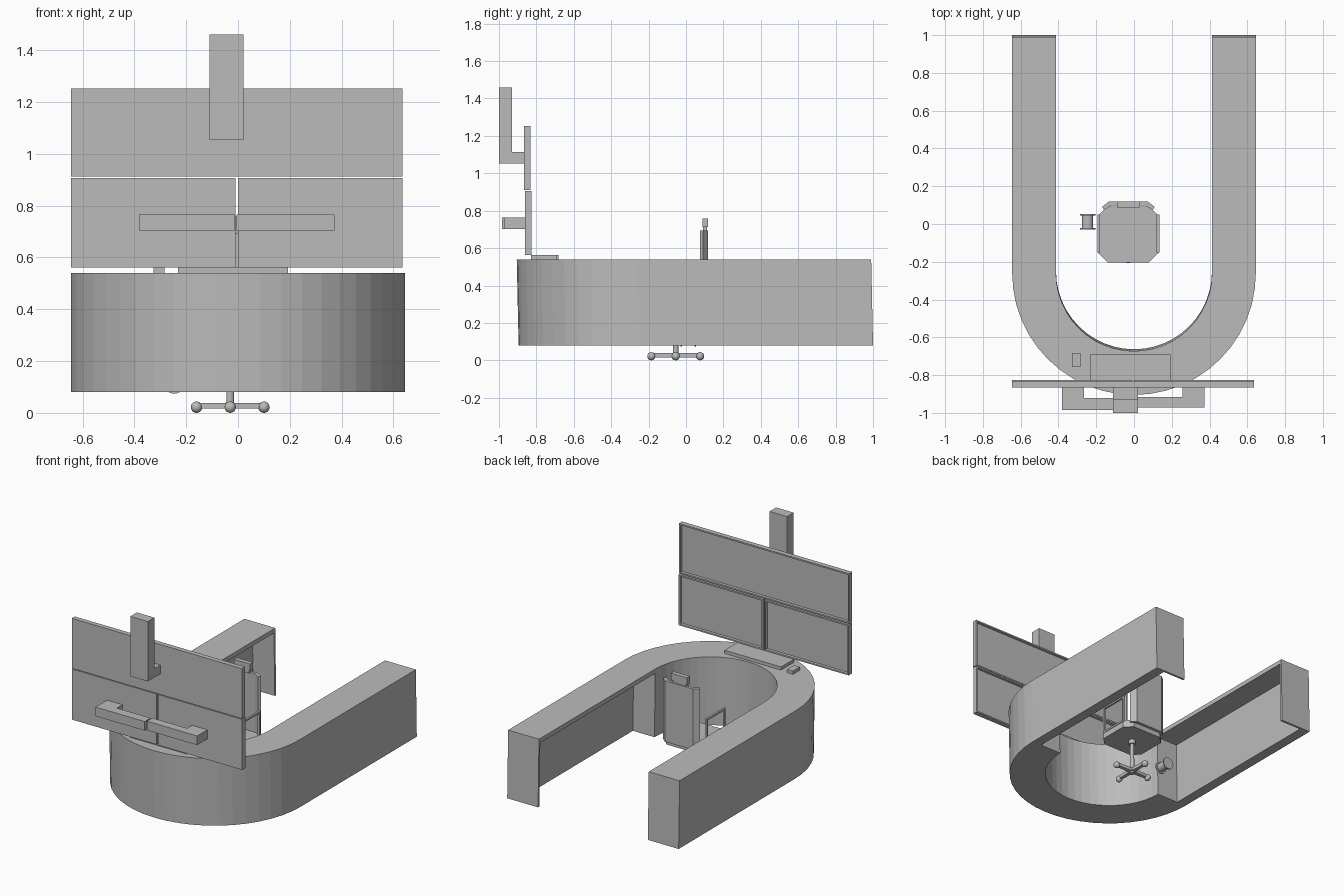
import bpy, bmesh, math
from mathutils import Matrix

if "Cube" in bpy.data.objects:
    bpy.data.objects.remove(bpy.data.objects["Cube"])

mat = bpy.data.materials.new("plain grey")
mat.diffuse_color = (0.5, 0.5, 0.5, 1)
mat.use_nodes = True
mat.node_tree.nodes["Principled BSDF"].inputs["Base Color"].default_value = mat.diffuse_color


def finish(name, bm):
    bmesh.ops.recalc_face_normals(bm, faces=bm.faces)
    me = bpy.data.meshes.new(name)
    bm.to_mesh(me)
    bm.free()
    me.materials.append(mat)
    ob = bpy.data.objects.new(name, me)
    bpy.context.collection.objects.link(ob)
    return ob


def prism(name, pts, z0, z1):
    """Extrude a plan outline between two heights."""
    bm = bmesh.new()
    f = bm.faces.new([bm.verts.new((x, y, z0)) for x, y in pts])
    r = bmesh.ops.extrude_face_region(bm, geom=[f])
    bmesh.ops.translate(bm, vec=(0, 0, z1 - z0),
                        verts=[v for v in r["geom"] if isinstance(v, bmesh.types.BMVert)])
    return finish(name, bm)


def box(name, x0, x1, y0, y1, z0, z1):
    return prism(name, [(x0, y0), (x1, y0), (x1, y1), (x0, y1)], z0, z1)


def tube(name, loc, r1, r2, length, axis="Z", n=16):
    bm = bmesh.new()
    rot = {"Z": Matrix(), "Y": Matrix.Rotation(math.pi / 2, 4, "X"),
           "X": Matrix.Rotation(math.pi / 2, 4, "Y")}[axis]
    bmesh.ops.create_cone(bm, cap_ends=True, segments=n, radius1=r1, radius2=r2,
                          depth=length, matrix=Matrix.Translation(loc) @ rot)
    return finish(name, bm)


def arc(r, cy, n=24):
    return [(-r * math.cos(math.pi * i / n), cy - r * math.sin(math.pi * i / n))
            for i in range(n + 1)]


# U-shaped desk: slab, solid curved front, hollow arms open on the inside
R, RI, CY, YB, YE = 0.645, 0.413, -0.26, -0.28, 0.99
desk = []
outer, inner = arc(R, CY), arc(RI, CY)
desk.append(prism("desk_top", [(-R, YE)] + outer + [(R, YE), (RI, YE)] + inner[::-1] + [(-RI, YE)],
                  0.51, 0.54))
desk.append(prism("desk_curved_base", outer + inner[::-1], 0.08, 0.51))
for s, side in ((-1, "left"), (1, "right")):
    desk.append(box(side + "_desk_wall", s * 0.575, s * R, CY, YE, 0.08, 0.51))
    desk.append(box(side + "_desk_end", s * RI, s * 0.575, YE - 0.015, YE, 0.08, 0.51))
for ob in desk:  # slight lean
    for v in ob.data.vertices:
        v.co.y += 0.01 * (0.54 - v.co.z) / 0.46

# Keyboard and mouse
box("keyboard", -0.232, 0.193, -0.83, -0.69, 0.54, 0.562)
box("mouse", -0.327, -0.283, -0.757, -0.682, 0.54, 0.562)


# Monitors with recessed screens facing the seat
def monitor(name, x0, x1, y0, y1, z0, z1):
    ob = box(name, x0, x1, y0, y1, z0, z1)
    bm = bmesh.new()
    bm.from_mesh(ob.data)
    f = max(bm.faces, key=lambda f: f.calc_center_median().y)
    bmesh.ops.inset_region(bm, faces=[f], thickness=0.014)
    bmesh.ops.inset_region(bm, faces=[f], thickness=0.003, depth=-0.015)
    bm.to_mesh(ob.data)
    bm.free()


monitor("upper_monitor", -0.645, 0.635, -0.865, -0.832, 0.912, 1.252)
monitor("lower_left_monitor", -0.645, -0.01, -0.862, -0.827, 0.562, 0.906)
monitor("lower_right_monitor", 0.0, 0.635, -0.862, -0.827, 0.562, 0.906)

# Monitor mounts
box("upper_mount_column", -0.11, 0.022, -1.0, -0.93, 1.053, 1.46)
box("upper_mount_foot", -0.11, 0.022, -0.93, -0.865, 1.053, 1.113)
prism("lower_left_mount", [(-0.382, -0.985), (-0.012, -0.985), (-0.012, -0.922), (-0.265, -0.922),
                           (-0.265, -0.862), (-0.382, -0.862)], 0.703, 0.765)
prism("lower_right_mount", [(-0.005, -0.972), (0.373, -0.972), (0.373, -0.862), (0.257, -0.862),
                            (0.257, -0.915), (-0.005, -0.915)], 0.703, 0.765)

# Chair seat with clipped corners
CX, CYC = -0.03, -0.055
bx, by, c = 0.16, 0.148, 0.05
seat = prism("seat", [(CX + x, CYC + y) for x, y in
                      ((-bx + c, -by), (bx - c, -by), (bx, -by + c), (bx, by - c),
                       (bx - c, by), (-bx + c, by), (-bx, by - c), (-bx, -by + c))], 0.25, 0.30)
# Chair back with angled wings, and headrest
prism("chair_back", [(CX + x, y) for x, y in
                     ((-0.14, 0.09), (-0.105, 0.118), (0.105, 0.118), (0.14, 0.09),
                      (0.128, 0.075), (0.09, 0.098), (-0.09, 0.098), (-0.128, 0.075))],
      0.28, 0.695)
box("headrest_support", CX - 0.05, CX + 0.05, 0.09, 0.112, 0.69, 0.715)
box("headrest", CX - 0.06, CX + 0.06, 0.087, 0.118, 0.712, 0.758)

# Armrest loops
for s, side in ((-1, "left"), (1, "right")):
    a, b = sorted((CX + s * 0.15, CX + s * 0.164))
    for tag, y0, y1, z0, z1 in (("bottom", -0.15, 0.05, 0.29, 0.302), ("top", -0.15, 0.05, 0.468, 0.48),
                                ("front", -0.15, -0.138, 0.302, 0.468), ("rear", 0.038, 0.05, 0.302, 0.468)):
        box(f"{side}_armrest_{tag}", a, b, y0, y1, z0, z1)

# Post, star base and casters
tube("chair_post", (CX, CYC, 0.12), 0.016, 0.012, 0.23)
tube("post_collar", (CX, CYC, 0.237), 0.022, 0.022, 0.03)
for i in range(4):
    dx, dy = ((1, 0), (0, 1), (-1, 0), (0, -1))[i]
    w0, w1, l = 0.016, 0.009, 0.125
    prism(f"base_leg_{i}", [(CX - dy * w0, CYC + dx * w0), (CX + dy * w0, CYC - dx * w0),
                            (CX + dx * l + dy * w1, CYC + dy * l - dx * w1),
                            (CX + dx * l - dy * w1, CYC + dy * l + dx * w1)], 0.016, 0.038)
    bm = bmesh.new()
    bmesh.ops.create_uvsphere(bm, u_segments=16, v_segments=10, radius=0.022,
                              matrix=Matrix.Translation((CX + dx * 0.13, CYC + dy * 0.13, 0.022)))
    ob = finish(f"caster_{i}", bm)
    for p in ob.data.polygons:
        p.use_smooth = True

# Small spool beside the chair
SX, SZ = -0.246, 0.115
tube("spool_core", (SX, 0.012, SZ), 0.03, 0.03, 0.07, "Y", 20)
for y in (-0.025, 0.05):
    tube("spool_flange", (SX, y, SZ), 0.041, 0.041, 0.008, "Y", 20)
